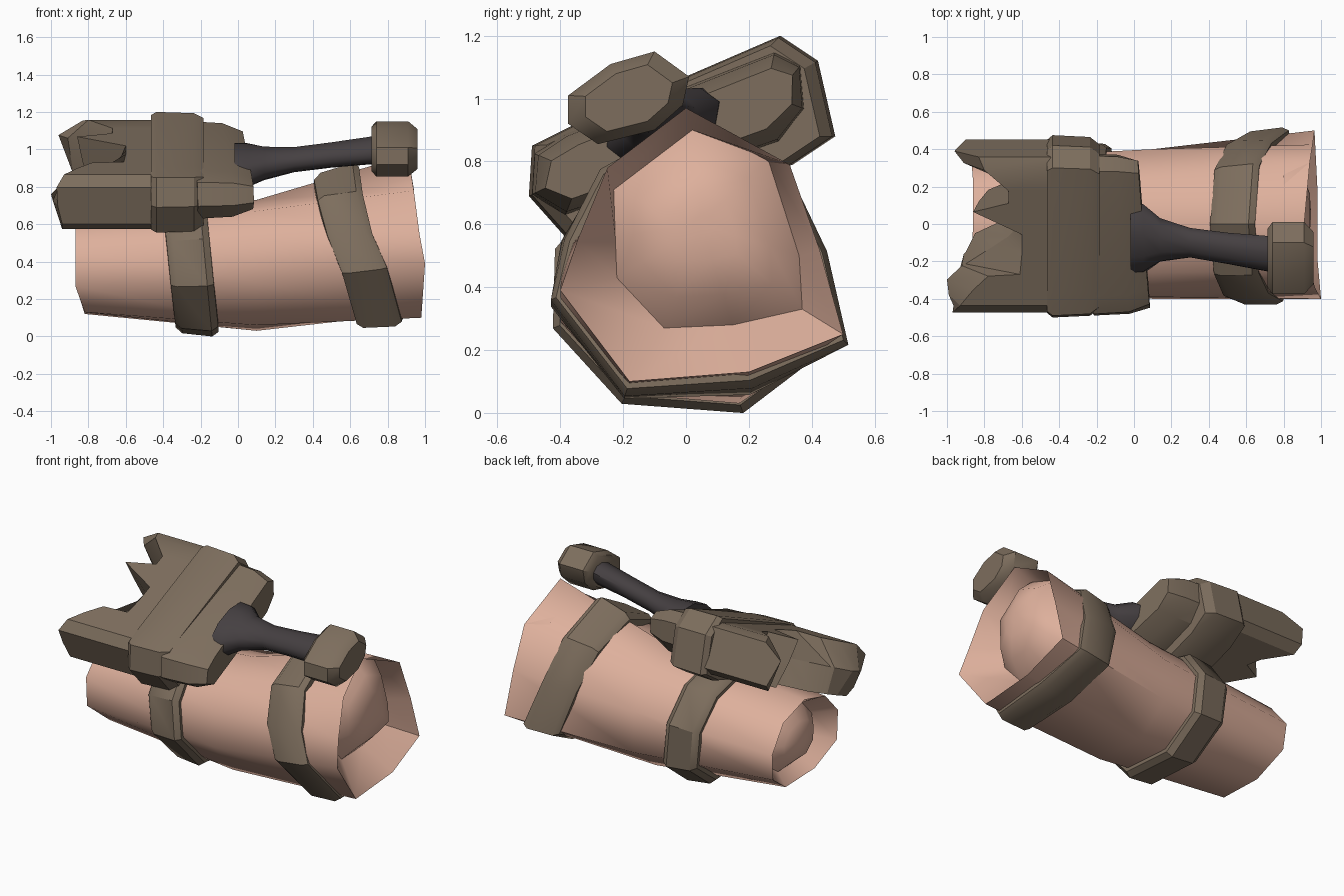
import bpy, bmesh, math

if "Cube" in bpy.data.objects:
    bpy.data.objects.remove(bpy.data.objects["Cube"])


def material(name, rgb):
    m = bpy.data.materials.new(name)
    m.diffuse_color = (*rgb, 1)
    m.use_nodes = True
    m.node_tree.nodes["Principled BSDF"].inputs["Base Color"].default_value = m.diffuse_color
    return m


CLAY = material("pale_clay", (0.73, 0.435, 0.333))
BROWN = material("worn_brown", (0.205, 0.155, 0.11))
DARK = material("dark_grip", (0.06, 0.051, 0.054))


def loft(name, rings, mat, angle=35, cap=True, closed=False):
    """Skin a list of equal-length point rings; optionally cap the ends."""
    bm = bmesh.new()
    vs = [[bm.verts.new(p) for p in r] for r in rings]
    n = len(rings[0])
    pairs = list(zip(vs, vs[1:])) + ([(vs[-1], vs[0])] if closed else [])
    for a, b in pairs:
        for i in range(n):
            j = (i + 1) % n
            bm.faces.new((a[i], a[j], b[j], b[i]))
    if cap and not closed:
        bm.faces.new(vs[0][::-1])
        bm.faces.new(vs[-1])
    bmesh.ops.recalc_face_normals(bm, faces=bm.faces)
    me = bpy.data.meshes.new(name)
    bm.to_mesh(me)
    bm.free()
    me.materials.append(mat)
    ob = bpy.data.objects.new(name, me)
    bpy.context.collection.objects.link(ob)
    bpy.ops.object.select_all(action='DESELECT')
    ob.select_set(True)
    bpy.context.view_layer.objects.active = ob
    bpy.ops.object.shade_smooth_by_angle(angle=math.radians(angle))
    return ob


def scaled(sec, k, c):
    return [(c[0] + (y - c[0]) * k, c[1] + (z - c[1]) * k) for y, z in sec]


def at(x, sec):
    return [(x, y, z) for y, z in sec]


# Barrel cross-sections (y, z): left end, middle, flared right end, right groove
LEFT = [(0, .65), (-.2, .6), (-.33, .46), (-.32, .27), (-.16, .13), (.14, .12), (.33, .25), (.35, .42), (.22, .58)]
MID = [(0, .73), (-.26, .67), (-.39, .52), (-.4, .29), (-.19, .06), (.17, .03), (.4, .2), (.4, .47), (.25, .66)]
RIGHT = [(0, .97), (-.25, .78), (-.345, .55), (-.4, .39), (-.18, .1), (.2, .13), (.5, .25), (.425, .52), (.33, .79)]
HOLLOW = [(.02, .9), (-.23, .71), (-.225, .56), (-.22, .43), (-.07, .27), (.15, .28), (.37, .33), (.36, .5), (.26, .81)]
RIGHT_X = [.91, .94, .97, 1.0, .98, .98, .965, .955, .94]
LEFT_X = [-.86, -.87, -.87, -.87, -.82, -.82, -.86, -.87, -.86]
LC, RC = (0, .37), (.05, .6)

# Each end has a groove inside the rim and a domed plug in the middle
barrel_rings = [
    at(-.84, scaled(LEFT, .12, LC)),
    at(-.82, scaled(LEFT, .45, LC)),
    at(-.74, scaled(LEFT, .74, LC)),
    [(x, y, z) for x, (y, z) in zip(LEFT_X, LEFT)],
    at(.1, MID),
    [(x, y, z) for x, (y, z) in zip(RIGHT_X, RIGHT)],
    at(.8, HOLLOW),
    at(.9, scaled(HOLLOW, .7, RC)),
    at(.94, scaled(HOLLOW, .35, RC)),
    at(.945, scaled(HOLLOW, .1, RC)),
]
loft("barrel", barrel_rings, CLAY, 65)


def barrel_point(i, x, ky, kz):
    """Point on barrel edge i at x, pushed out from the axis."""
    if x < .1:
        a, b, t = LEFT[i], MID[i], (x + .87) / .97
    else:
        a, b, t = MID[i], RIGHT[i], (x - .1) / .86
    y, z = a[0] + (b[0] - a[0]) * t, a[1] + (b[1] - a[1]) * t
    cz = .38 + .07 * max(0, x)
    return (x, y * ky, cz + (z - cz) * kz)


# Slanted bands round the barrel
def band(name, x_top, z_top, slant, half, ky, kz):
    rings = []
    for dx, f in ((-half, -.4), (-half, .45), (-half + .035, 1),
                  (half - .035, 1), (half, .45), (half, -.4)):
        ring = []
        for i, (_, z) in enumerate(MID):
            ring.append(barrel_point(i, x_top + (z_top - z) * slant + dx,
                                     1 + (ky - 1) * f, 1 + (kz - 1) * f))
        rings.append(ring)
    loft(name, rings, BROWN, 34, closed=True)


band("right_band", .52, .75, .34, .12, 1.075, 1.12)
band("left_band", -.275, .6, .1, .115, 1.12, 1.16)

# Hammer head collar
COLLAR = [(.3, 1.2), (.42, 1.12), (.475, .88), (.34, .79),
          (-.38, .555), (-.5, .69), (-.49, .85), (-.37, .91)]
C = (-.02, .88)
loft("head_collar", [at(x, scaled(COLLAR, k, C)) for x, k in
     ((-.465, .95), (-.435, 1), (-.235, .98), (-.185, .9))], BROWN, 30)

# Tilted frame of the hammer head: u across, v through its thickness
ca, sa = math.cos(math.radians(22)), math.sin(math.radians(22))


def slab(x, u, v):
    return (x, u * ca - v * sa, .88 + u * sa + v * ca)


# Right block of the head, tapering to a thinner end face
BLOCK = [(.28, 1.14), (.36, 1.1), (.37, .97), (.29, .87),
         (-.38, .64), (-.48, .7), (-.47, .82), (-.38, .88)]


def block_ring(x, ku, kv):
    ring = []
    for y, z in BLOCK:
        u = y * ca + (z - .88) * sa
        v = (z - .88) * ca - y * sa
        ring.append(slab(x - .07 * u, u * ku, v * kv + .02 * (1 - kv)))
    return ring


loft("head_block", [block_ring(-.25, 1.02, 1.08), block_ring(-.06, 1, 1),
                    block_ring(.05, .93, .68)], BROWN, 28)

# Broken claw side: stations across the tilted head
# (across, half thickness, left x on upper face, middle, lower face)
STATIONS = [(.435, .12, -.83, -.96, -.9), (.37, .15, -.8, -.91, -.88),
            (.25, .15, -.67, -.69, -.72), (.18, .15, -.67, -.67, -.67),
            (.13, .15, -.86, -.83, -.78), (.0, .15, -.6, -.61, -.62),
            (-.07, .15, -.6, -.67, -.75), (-.12, .15, -.6, -.74, -.85),
            (-.23, .15, -.61, -.9, -.9), (-.24, .15, -.78, -.92, -.91),
            (-.32, .15, -.86, -1.0, -.93), (-.41, .15, -.93, -.99, -.94),
            (-.47, .1, -.97, -.965, -.94)]
loft("broken_claw", [[slab(-.42, u, h), slab(xt, u, h), slab(xm, u, .3 * h * (u > .3)),
                      slab(xb, u, -h * 1.1), slab(-.42, u, -h * 1.1)]
                     for u, h, xt, xm, xb in STATIONS], BROWN, 25)

# Handle: flared oval at the head, slimming towards the pommel
handle = []
for x, cy, cz, a, b in ((-.02, -.08, .91, .21, .11), (.05, -.08, .915, .2, .105),
                        (.14, -.085, .925, .125, .085), (.3, -.1, .945, .085, .065),
                        (.5, -.13, .97, .09, .065), (.76, -.165, 1.0, .105, .072)):
    ring = []
    for i in range(10):
        t = i * math.tau / 10
        u, v = a * math.cos(t), b * math.sin(t)
        ring.append((x, cy + u * ca - v * sa, cz + u * sa + v * ca))
    handle.append(ring)
loft("handle", handle, DARK, 50)

# Pommel
POMMEL = [(-.1, 1.15), (.01, 1.07), (-.01, .98), (-.1, .9),
          (-.28, .855), (-.375, .92), (-.375, 1.01), (-.24, 1.11)]
loft("pommel", [at(x, scaled(POMMEL, k, (-.18, 1.0))) for x, k in
     ((.715, .82), (.74, 1), (.91, 1), (.96, .72))], BROWN, 40)
